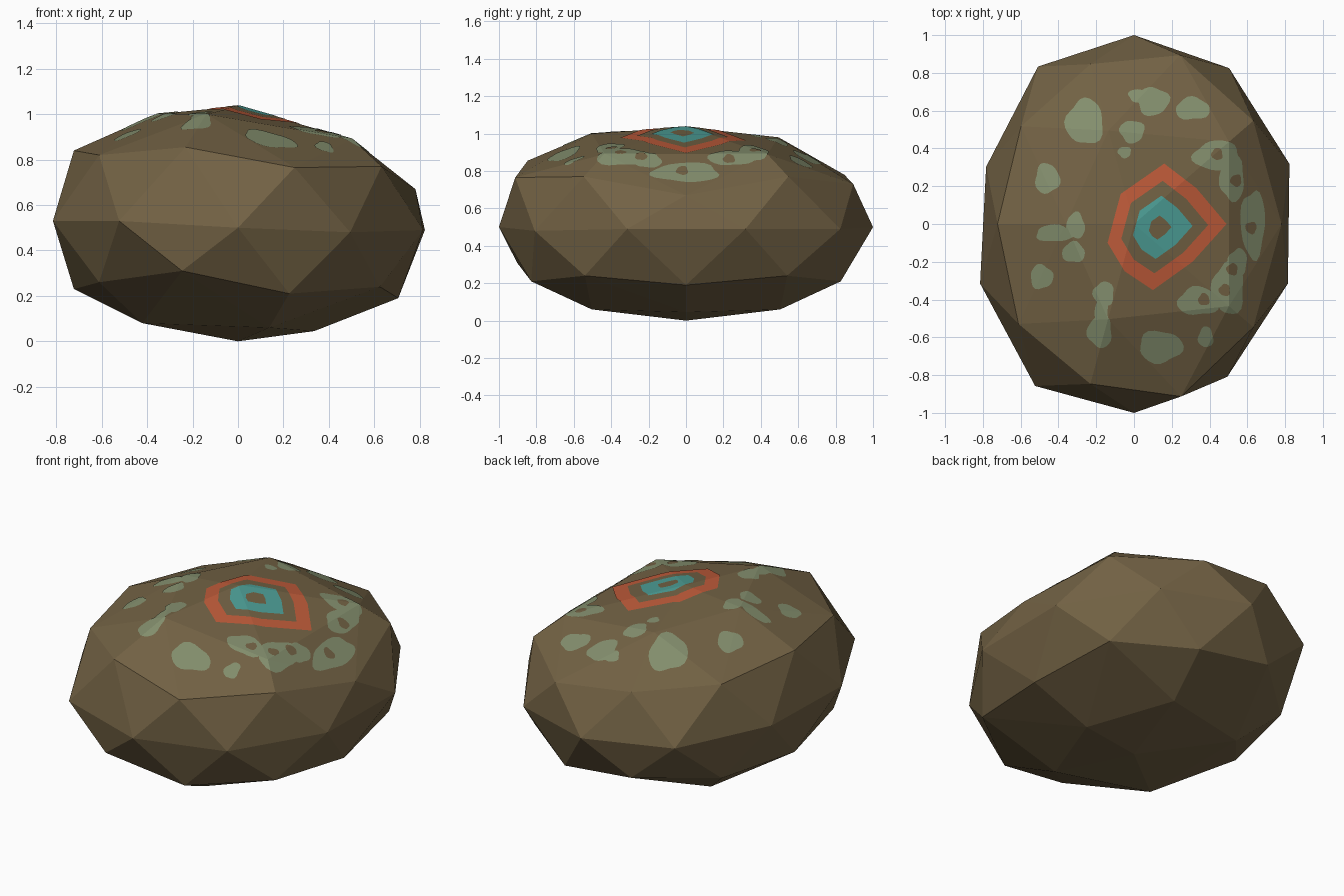
import bpy
import bmesh
from math import cos, sin, pi, atan2, tau
from mathutils import Vector

if "Cube" in bpy.data.objects:
    bpy.data.objects.remove(bpy.data.objects["Cube"])


def make_material(name, rgb):
    mat = bpy.data.materials.new(name)
    mat.use_nodes = True
    colour = (*rgb, 1)
    mat.diffuse_color = colour
    node = next(n for n in mat.node_tree.nodes if n.type == "BSDF_PRINCIPLED")
    node.inputs["Base Color"].default_value = colour
    node.inputs["Roughness"].default_value = 0.9
    return mat


stone = make_material("brown stone", (0.17, 0.122, 0.058))
lichen = make_material("sage green", (0.23, 0.275, 0.155))
orange = make_material("burnt orange", (0.52, 0.105, 0.042))
teal = make_material("teal", (0.075, 0.35, 0.31))

# Boulder: a low-poly sphere whose rings get their own (reach, height) values
WIDTH = 0.84
RINGS = [
    [(0, 1.035)],
    [(.74, .89), (.52, .98), (.43, 1.0), (.53, 1.0), (.74, .89)],
    [(.93, .67), (.94, .73), (.88, .80), (.9, .82), (.96, .765)],
    [(.93, .77), (.89, .78), (.86, .84), (.89, .855), (.93, .77)],
    [(1.03, .49), (1.02, .49), (1, .5), (1.03, .51), (.98, .52),
     (1.02, .53), (1.06, .53), (1, .5), (1, .48), (1.02, .49)],
    [(.84, .19), (.87, .21), (.89, .24), (.9, .26), (.87, .21)],
    [(.92, .24), (.9, .27), (.86, .23), (.95, .31), (.92, .24)],
    [(.4, .045), (.53, .06), (.62, .08), (.62, .08), (.53, .06)],
    [(0, 0)],
]
bpy.ops.mesh.primitive_ico_sphere_add(subdivisions=2, radius=1)
boulder = bpy.context.object
boulder.name = "boulder"
boulder.data.materials.append(stone)


def heading(v):
    """Angle round the sphere after a half turn."""
    return (atan2(-v.co.y, -v.co.x) + 0.01) % tau


ordered = sorted(boulder.data.vertices, key=lambda v: (round(-v.co.z, 2), heading(v)))
for vert, (reach, height) in zip(ordered, [p for ring in RINGS for p in ring]):
    angle = heading(vert) - 0.01
    vert.co = (WIDTH * reach * cos(angle), reach * sin(angle), height)
boulder.data.update()
bpy.ops.object.shade_flat()

# Upward facets that the painted marks are draped over
FACETS = [(p.normal.copy(), [boulder.data.vertices[i].co.copy() for i in p.vertices])
          for p in boulder.data.polygons if p.normal.z > 0.25]


def clip(outline, a, b):
    """Keep the part of a flat outline to the left of the line from a to b."""
    def side(p):
        return (b.x - a.x) * (p.y - a.y) - (b.y - a.y) * (p.x - a.x)
    kept = []
    for p, q in zip(outline, outline[1:] + outline[:1]):
        sp, sq = side(p), side(q)
        if sp >= 0:
            kept.append(p)
        if (sp < 0) != (sq < 0):
            kept.append(p.lerp(q, sp / (sp - sq)))
    return kept


def paint(name, outlines, mat, lift):
    """Drape flat outlines over the boulder as a paper-thin mark."""
    bm = bmesh.new()
    for outline in outlines:
        for normal, corners in FACETS:
            part = outline
            for a, b in zip(corners, corners[1:] + corners[:1]):
                part = clip(part, a, b)
            if len(part) < 3:
                continue
            base = corners[0]
            bm.faces.new([bm.verts.new((
                p.x, p.y, lift + base.z
                - (normal.x * (p.x - base.x) + normal.y * (p.y - base.y)) / normal.z))
                for p in part])
    mesh = bpy.data.meshes.new(name)
    bm.to_mesh(mesh)
    bm.free()
    mesh.materials.append(mat)
    obj = bpy.data.objects.new(name, mesh)
    bpy.context.collection.objects.link(obj)


def blob(x, y, rx, ry, wobble=0.09):
    points = []
    for i in range(24):
        t = tau * i / 24
        r = 1 + wobble * sin(3 * t + 9 * x) + wobble / 2 * cos(5 * t + 7 * y)
        points.append(Vector((x + rx * r * cos(t), y + ry * r * sin(t))))
    return points


# Lichen patches around the crown, each made of one or more lobes
PATCHES = [
    (-.26, .54, .1, .12), (.02, .68, .05, .035), (.1, .65, .085, .075),
    (.31, .61, .09, .06), (-.01, .49, .065, .06), (-.05, .38, .035, .03),
    (.44, .36, .125, .08), (.52, .24, .065, .12), (.63, 0, .065, .18),
    (-.46, .24, .065, .08), (-.42, -.05, .1, .045), (-.31, -.01, .05, .07),
    (-.32, -.15, .06, .055), (-.49, -.28, .06, .065), (-.16, -.37, .055, .065),
    (-.17, -.47, .035, .1), (-.18, -.57, .065, .085), (.14, -.65, .115, .085),
    (.38, -.6, .04, .055), (.34, -.41, .11, .075), (.5, -.34, .085, .14),
    (.55, -.2, .05, .07),
]
paint("lichen_patches", [blob(*p) for p in PATCHES], lichen, 0.003)

# Bare stone spots inside the patches
SPOTS = [(.44, .37), (.54, .23), (.62, -.02), (.37, -.4), (.48, -.35), (.52, -.24)]
paint("bare_spots", [blob(x, y, .03, .032) for x, y in SPOTS], stone, 0.005)

# Nested rings on the crown, all scaled from one outline
CENTRE = Vector((.13, -.02))
OUTLINE = [Vector(p) for p in ((.16, .32), (-.07, .16), (-.1, .05), (-.14, -.1),
                               (-.05, -.25), (.1, -.35), (.31, -.2), (.49, 0), (.33, .19))]
for level, (name, size, mat) in enumerate((
        ("outer_ring", 1, orange), ("ring_gap", .73, stone),
        ("inner_ring", .5, teal), ("ring_core", .19, stone))):
    paint(name, [[CENTRE.lerp(p, size) for p in OUTLINE]], mat, 0.003 + 0.0015 * level)
